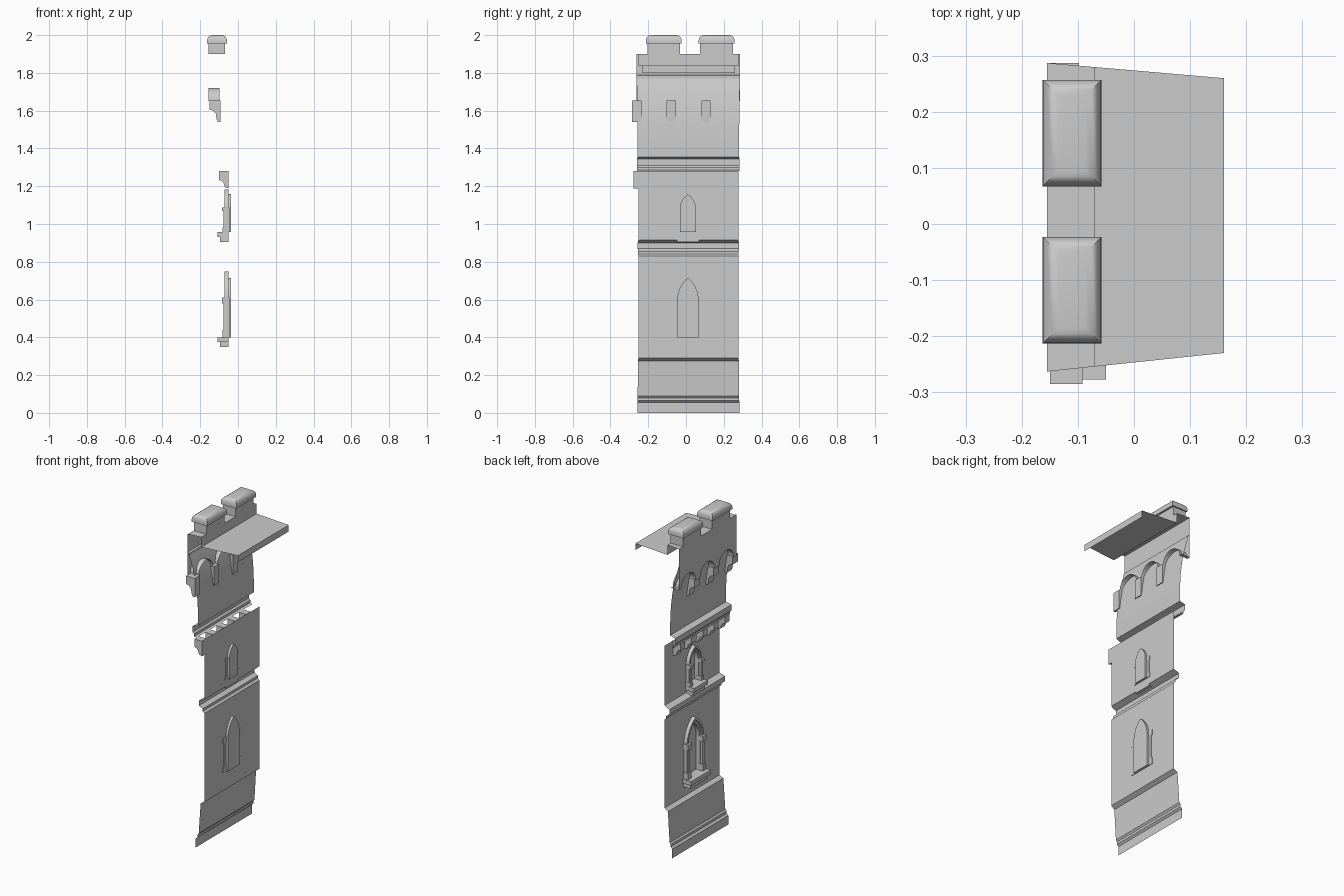
import bpy, bmesh, math

cube = bpy.data.objects.get("Cube")
if cube:
    bpy.data.objects.remove(cube, do_unlink=True)

stone = bpy.data.materials.new("pale_stone")
stone.use_nodes = True
stone.diffuse_color = (0.6, 0.6, 0.6, 1)
stone.node_tree.nodes["Principled BSDF"].inputs["Base Color"].default_value = (0.6, 0.6, 0.6, 1)

WALL = -0.05      # plane of the main wall
FRONT = -0.155    # plane of the parapet
MID = 0.01        # window axis


def near(x):
    return -0.263 + 0.105 * (x - FRONT)


def far(x):
    return 0.287 - 0.086 * (x - FRONT)


def finish(bm, name, smooth=False):
    mesh = bpy.data.meshes.new(name)
    bm.to_mesh(mesh)
    bm.free()
    mesh.materials.append(stone)
    obj = bpy.data.objects.new(name, mesh)
    bpy.context.collection.objects.link(obj)
    if smooth:
        bpy.ops.object.select_all(action='DESELECT')
        obj.select_set(True)
        bpy.context.view_layer.objects.active = obj
        bpy.ops.object.shade_smooth_by_angle(angle=math.radians(40))
    return obj


def strip(bm, a, b, closed=False):
    """Quads between two equally long rows of points."""
    va, vb = [bm.verts.new(p) for p in a], [bm.verts.new(p) for p in b]
    for i in range(len(a) if closed else len(a) - 1):
        j = (i + 1) % len(a)
        bm.faces.new((va[i], va[j], vb[j], vb[i]))


def sheet(name, profile, smooth=False):
    """Open wall skin: an x-z profile swept between the two slanted ends."""
    bm = bmesh.new()
    strip(bm, [(x, near(x), z) for x, z in profile], [(x, far(x), z) for x, z in profile])
    finish(bm, name, smooth)


def prism(bm, profile, y0, y1):
    """Solid x-z profile between two y positions."""
    ends = [[bm.verts.new((x, y, z)) for x, z in profile] for y in (y0, y1)]
    n = len(profile)
    bm.faces.new(ends[0])
    bm.faces.new(ends[1][::-1])
    for i in range(n):
        j = (i + 1) % n
        bm.faces.new((ends[0][j], ends[0][i], ends[1][i], ends[1][j]))


def box(bm, x0, x1, y0, y1, z0, z1):
    prism(bm, [(x0, z0), (x1, z0), (x1, z1), (x0, z1)], y0, y1)


def arch(half, z0, spring, apex, n=7):
    """Pointed arch outline in y-z, from one foot to the other."""
    rise = apex - spring
    r = (half * half + rise * rise) / (2 * half)
    top = math.asin(min(1, rise / r))
    side = [(half - r + r * math.cos(top * i / n), spring + r * math.sin(top * i / n))
            for i in range(n + 1)]
    right = [(half, z0)] + side
    left = [(-y, z) for y, z in right[-2::-1]]
    return [(MID + y, z) for y, z in right + left]


def at(x, outline):
    return [(x, y, z) for y, z in outline]


def pierced_wall(name, z0, z1, opening):
    """Flat wall with an arched hole."""
    bm = bmesh.new()
    rect = [(near(WALL), z0), (far(WALL), z0), (far(WALL), z1), (near(WALL), z1)]
    edges = []
    for loop in (rect, opening):
        vs = [bm.verts.new(p) for p in at(WALL, loop)]
        edges += [bm.edges.new((vs[i - 1], vs[i])) for i in range(len(vs))]
    bmesh.ops.triangle_fill(bm, edges=edges, use_beauty=True, normal=(-1, 0, 0))
    bmesh.ops.dissolve_limit(bm, angle_limit=0.01, verts=bm.verts[:], edges=bm.edges[:])
    finish(bm, name)


def ring(name, inner, outer, back, front):
    """Arched moulding standing out from the wall."""
    bm = bmesh.new()
    rows = [at(back, outer), at(front, outer), at(front, inner), at(back, inner)]
    for a, b in zip(rows, rows[1:]):
        strip(bm, a, b)
    bmesh.ops.remove_doubles(bm, verts=bm.verts[:], dist=1e-5)
    finish(bm, name)


def window(label, half, sill, spring, apex, frame, sill_half):
    opening = arch(half, sill, spring, apex)
    back = WALL + 0.014
    # recess and its blind panel
    bm = bmesh.new()
    strip(bm, at(WALL - 0.012, opening), at(back, opening), closed=True)
    bm.faces.new([bm.verts.new(p) for p in at(back, opening)])
    finish(bm, label + "_recess")
    # stepped surround
    mid = half + frame * 0.5
    middle = arch(mid, sill, spring, apex + frame * 0.6)
    ring(label + "_inner_moulding", opening, middle, WALL, WALL - 0.012)
    ring(label + "_hood_moulding", middle,
         arch(half + frame, sill, spring, apex + frame * 1.25), WALL, WALL - 0.022)
    # jamb columns with bases and capitals
    bm = bmesh.new()
    for s in (-1, 1):
        y = MID + s * (half + frame * 0.55)
        tall = spring - sill
        for w, depth, a, b in ((0.36, 0.026, 0, 1), (0.6, 0.032, 0, 0.2), (0.65, 0.034, 0.9, 1.06)):
            box(bm, WALL - depth, WALL + 0.004, y - w * frame, y + w * frame,
                sill + a * tall, sill + b * tall)
    finish(bm, label + "_columns")
    # sill slab on a smaller apron
    bm = bmesh.new()
    box(bm, WALL - 0.058, WALL, MID - sill_half, MID + sill_half, sill - 0.025, sill)
    box(bm, WALL - 0.046, WALL, MID - sill_half * 0.88, MID + sill_half * 0.88,
        sill - 0.052, sill - 0.025)
    finish(bm, label + "_sill")
    return opening


# Wall skins from the ground up
sheet("plinth", [(-0.105, 0), (-0.105, 0.055), (-0.094, 0.065), (-0.094, 0.08),
                 (-0.086, 0.09), (-0.074, 0.275), (WALL, 0.29)])
lower = window("lower_window", 0.056, 0.4, 0.6, 0.715, 0.027, 0.095)
pierced_wall("lower_wall", 0.29, 0.83, lower)
sheet("string_course", [(WALL, 0.83), (-0.062, 0.84), (-0.062, 0.855), (-0.085, 0.87),
                        (-0.085, 0.9), (WALL, 0.915)])
upper = window("upper_window", 0.042, 0.957, 1.08, 1.158, 0.02, 0.066)
pierced_wall("upper_wall", 0.915, 1.28, upper)
sheet("ledge", [(-0.1, 1.28), (-0.115, 1.285), (-0.115, 1.3), (-0.125, 1.31),
                (-0.125, 1.345), (-0.09, 1.355)])

# Wall flaring outward beneath the parapet
sheet("flared_wall", [(-0.09 - 0.055 * (i / 10) ** 2.6, 1.355 + 0.415 * i / 10)
                      for i in range(11)], smooth=True)
sheet("parapet", [(-0.145, 1.77), (-0.145, 1.785), (FRONT, 1.79), (FRONT, 1.9),
                  (-0.07, 1.9), (-0.07, 1.84)])
sheet("roof_walk", [(-0.07, 1.84), (0.16, 1.84), (0.16, 1.8)])

# Small brackets under the ledge
bm = bmesh.new()
hook = [(WALL, 1.28), (-0.1, 1.28), (-0.1, 1.232), (-0.085, 1.228), (-0.075, 1.215),
        (-0.07, 1.195), (WALL, 1.188)]
for i in range(5):
    y = -0.255 + 0.107 * i
    prism(bm, hook, y - 0.022, y + 0.022)
finish(bm, "ledge_brackets")

# Arcade hanging below the parapet, with corbels at the springings
PITCH, SPRING, RADIUS = 0.183, 1.65, 0.07
bm = bmesh.new()
edge = [(near(FRONT), SPRING)]
for k in range(3):
    c = -0.26 + PITCH * (k + 0.5)
    curve = [(c - RADIUS * math.cos(math.pi * i / 12), SPRING + RADIUS * math.sin(math.pi * i / 12))
             for i in range(13)]
    edge += curve
edge.append((far(FRONT), SPRING))
strip(bm, at(FRONT, edge), [(FRONT, y, 1.79) for y, z in edge])
strip(bm, at(FRONT, edge), at(-0.098, edge))
bmesh.ops.remove_doubles(bm, verts=bm.verts[:], dist=1e-5)
finish(bm, "arcade")

bm = bmesh.new()
tail = [(-0.092, 1.655), (-0.15, 1.655), (-0.15, 1.605), (-0.13, 1.6), (-0.118, 1.585),
        (-0.112, 1.55), (-0.105, 1.54), (-0.092, 1.54)]
for k in range(3):
    y = -0.26 + PITCH * k
    prism(bm, tail, y - 0.025, y + 0.025)
finish(bm, "corbels")

# Merlons with rounded caps
for label, y0, y1 in (("near", -0.213, -0.023), ("far", 0.067, 0.257)):
    bm = bmesh.new()
    box(bm, FRONT, -0.07, y0 + 0.008, y1 - 0.008, 1.9, 1.96)
    finish(bm, label + "_merlon")
    bm = bmesh.new()
    box(bm, -0.163, -0.058, y0, y1, 1.955, 2.0)
    top = [e for e in bm.edges if all(v.co.z > 1.99 for v in e.verts)]
    bmesh.ops.bevel(bm, geom=top, offset=0.028, segments=4, profile=0.5, affect='EDGES')
    finish(bm, label + "_merlon_cap", smooth=True)
